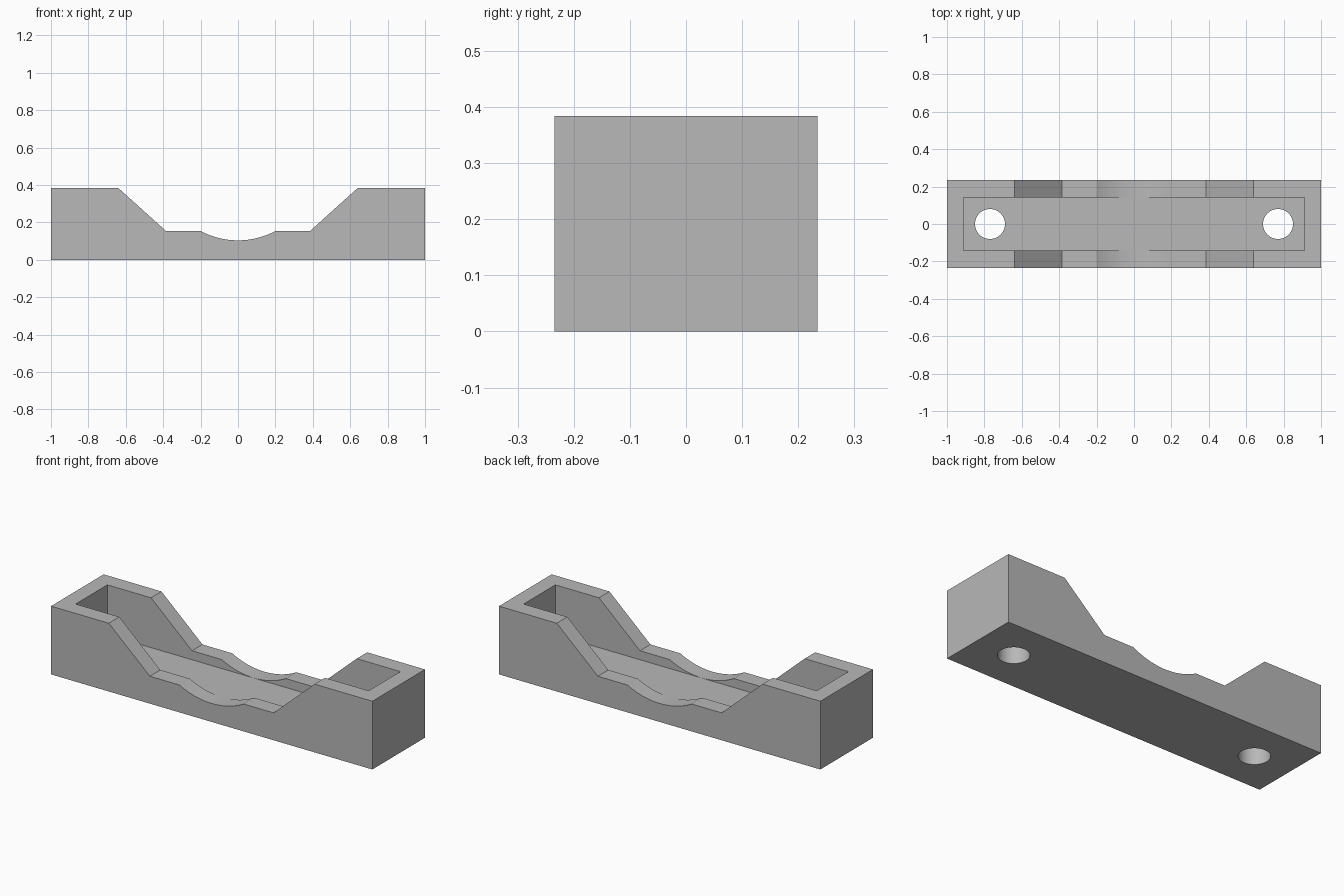
import bpy, bmesh, math

default = bpy.data.objects.get("Cube")
if default:
    bpy.data.objects.remove(default, do_unlink=True)

HALF_Y, TOP, LEDGE, FLOOR = 0.234, 0.384, 0.154, 0.104
POCKET_X, POCKET_Y = 0.912, 0.141
HOLE_X, HOLE_R = 0.77, 0.08

grey = bpy.data.materials.new("plain_grey")
grey.use_nodes = True
grey.diffuse_color = (0.48, 0.48, 0.48, 1)
grey.node_tree.nodes["Principled BSDF"].inputs["Base Color"].default_value = grey.diffuse_color


def add_object(name, bm):
    bmesh.ops.recalc_face_normals(bm, faces=bm.faces)
    mesh = bpy.data.meshes.new(name)
    bm.to_mesh(mesh)
    bm.free()
    mesh.materials.append(grey)
    obj = bpy.data.objects.new(name, mesh)
    bpy.context.collection.objects.link(obj)
    return obj


def cut(target, cutter):
    mod = target.modifiers.new("cut", "BOOLEAN")
    mod.operation, mod.solver, mod.object = "DIFFERENCE", "EXACT", cutter
    bpy.context.view_layer.objects.active = target
    bpy.ops.object.modifier_apply(modifier=mod.name)
    bpy.data.objects.remove(cutter, do_unlink=True)


# Body: side profile with sloped shoulders and a curved saddle, extruded in depth
SADDLE = 0.2
sag = LEDGE - FLOOR
radius = (SADDLE ** 2 + sag ** 2) / (2 * sag)
sweep = math.asin(SADDLE / radius)
STEPS = 24
angles = [sweep * (2 * i / STEPS - 1) for i in range(STEPS + 1)]
arc = [(radius * math.sin(a), FLOOR + radius * (1 - math.cos(a))) for a in angles]
left_side = [(-1, 0), (-1, TOP), (-0.64, TOP), (-0.385, LEDGE)]
profile = left_side + arc + [(-x, z) for x, z in reversed(left_side)]

bm = bmesh.new()
face = bm.faces.new([bm.verts.new((x, -HALF_Y, z)) for x, z in profile])
extruded = bmesh.ops.extrude_face_region(bm, geom=[face])["geom"]
bmesh.ops.translate(bm, vec=(0, 2 * HALF_Y, 0),
                    verts=[g for g in extruded if isinstance(g, bmesh.types.BMVert)])
body = add_object("cradle_body", bm)

# Long pocket, its floor level with the lowest point of the saddle
bm = bmesh.new()
bmesh.ops.create_cube(bm, size=1)
bmesh.ops.scale(bm, vec=(2 * POCKET_X, 2 * POCKET_Y, 1), verts=bm.verts)
bmesh.ops.translate(bm, vec=(0, 0, FLOOR - 0.0005 + 0.5), verts=bm.verts)
cut(body, add_object("pocket_cutter", bm))

# Screw hole at each end
for side in (-1, 1):
    bm = bmesh.new()
    bmesh.ops.create_cone(bm, cap_ends=True, segments=48, radius1=HOLE_R,
                          radius2=HOLE_R, depth=1)
    bmesh.ops.translate(bm, vec=(side * HOLE_X, 0, 0), verts=bm.verts)
    cut(body, add_object("hole_cutter", bm))

# Smooth saddle and holes, sharp edges elsewhere
bpy.ops.object.select_all(action="DESELECT")
body.select_set(True)
bpy.context.view_layer.objects.active = body
bpy.ops.object.shade_smooth_by_angle(angle=math.radians(12))
